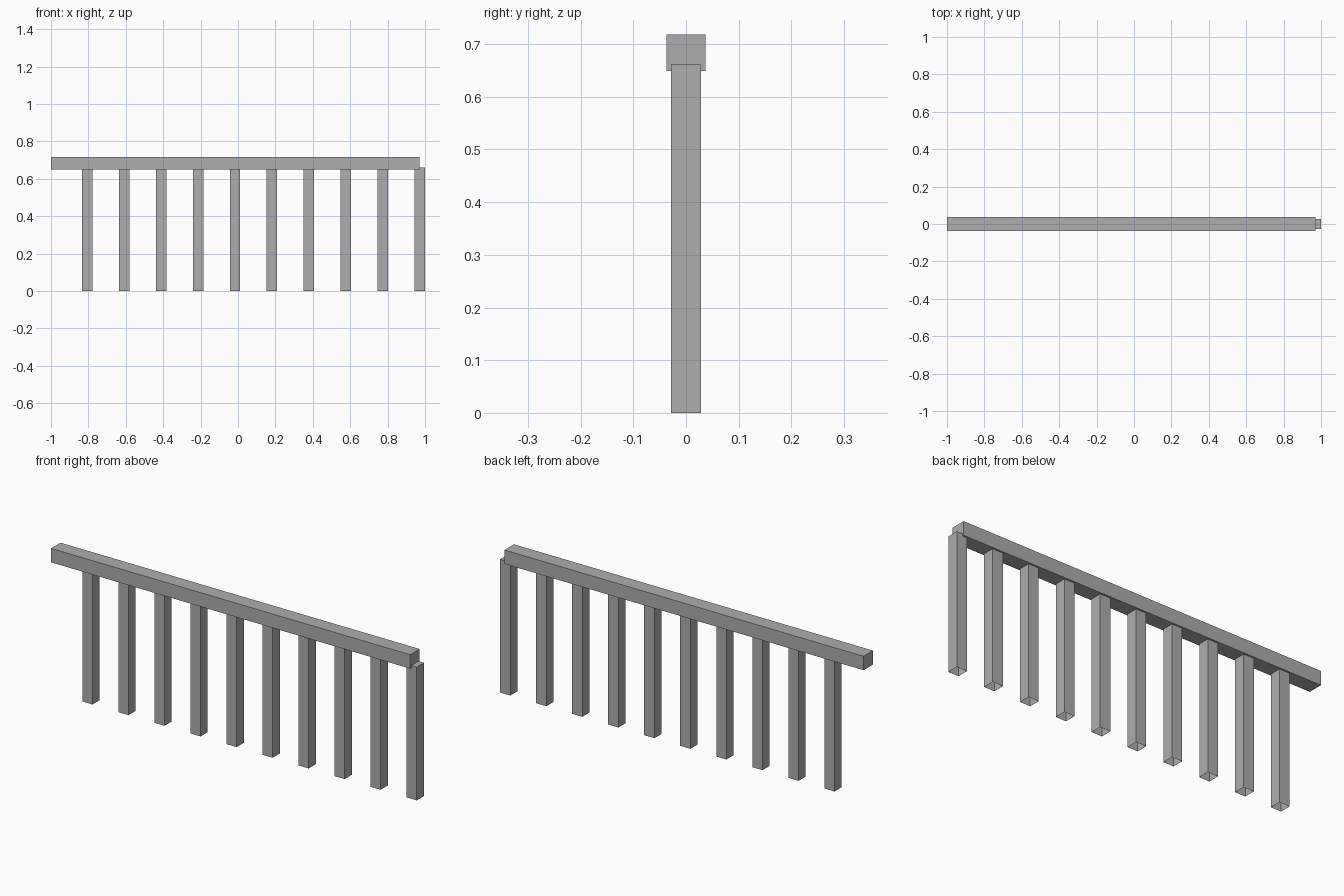
import bpy
import bmesh
from mathutils import Vector

cube = bpy.data.objects.get("Cube")
if cube:
    bpy.data.objects.remove(cube, do_unlink=True)

grey = bpy.data.materials.new("plain_grey")
grey.use_nodes = True
color = (0.42, 0.42, 0.42, 1)
grey.diffuse_color = color
grey.node_tree.nodes["Principled BSDF"].inputs["Base Color"].default_value = color


def box(name, low, high, open_bottom=False):
    """Flat-shaded box between two corners, optionally without its underside."""
    low, high = Vector(low), Vector(high)
    bm = bmesh.new()
    bmesh.ops.create_cube(bm, size=1)
    bmesh.ops.scale(bm, vec=high - low, verts=bm.verts)
    bmesh.ops.translate(bm, vec=(low + high) / 2, verts=bm.verts)
    bm.normal_update()
    if open_bottom:
        under = [f for f in bm.faces if f.normal.z < -0.5]
        bmesh.ops.delete(bm, geom=under, context="FACES")
    mesh = bpy.data.meshes.new(name)
    bm.to_mesh(mesh)
    bm.free()
    mesh.materials.append(grey)
    obj = bpy.data.objects.new(name, mesh)
    bpy.context.collection.objects.link(obj)
    return obj


# Top rail, stopping just short of the last post's outer edge
box("top_rail", (-1, -0.037, 0.649), (0.97, 0.037, 0.718))

# Evenly spaced hollow-bottomed posts, rising slightly into the rail
post_count = 10
half = 0.028
spacing = 0.1976
last_x = 1 - half
for i in range(post_count):
    x = last_x - spacing * (post_count - 1 - i)
    box(f"post_{i + 1}", (x - half, -half, 0), (x + half, half, 0.661), open_bottom=True)
